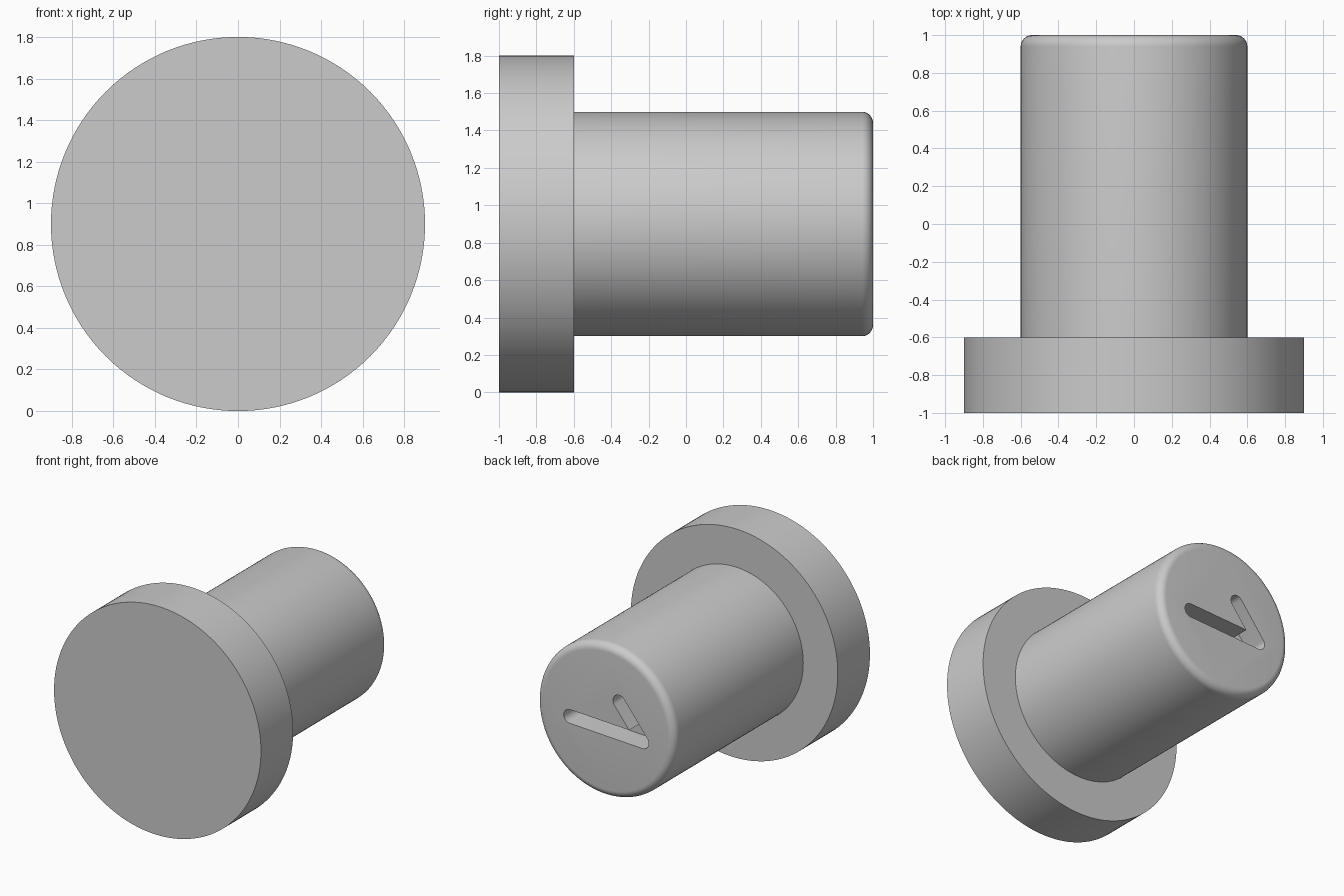
import bpy
import bmesh
from math import pi, sin, cos, atan2, radians
from mathutils import Vector

AXIS_Z = 0.9
SEGMENTS = 128

default = bpy.data.objects.get("Cube")
if default:
    bpy.data.objects.remove(default, do_unlink=True)

grey = bpy.data.materials.new("light_grey")
grey.use_nodes = True
grey.diffuse_color = (0.6, 0.6, 0.6, 1)
grey.node_tree.nodes["Principled BSDF"].inputs["Base Color"].default_value = (0.6, 0.6, 0.6, 1)


def make_object(name, bm):
    bmesh.ops.recalc_face_normals(bm, faces=bm.faces)
    mesh = bpy.data.meshes.new(name)
    bm.to_mesh(mesh)
    bm.free()
    mesh.materials.append(grey)
    obj = bpy.data.objects.new(name, mesh)
    bpy.context.collection.objects.link(obj)
    return obj


def turned(name, profile):
    """Closed solid turned about the y axis from (radius, y) points."""
    bm = bmesh.new()
    rings = []
    for r, y in profile:
        angles = [2 * pi * i / SEGMENTS for i in range(SEGMENTS)]
        rings.append([bm.verts.new((r * cos(a), y, AXIS_Z + r * sin(a))) for a in angles])
    for a, b in zip(rings, rings[1:]):
        for i in range(SEGMENTS):
            j = (i + 1) % SEGMENTS
            bm.faces.new((a[i], a[j], b[j], b[i]))
    bm.faces.new(rings[0])
    bm.faces.new(rings[-1])
    return make_object(name, bm)


def slot_cutter(name, start, end, radius, y0, y1):
    """Round-ended bar between two (x, z) points, running from y0 to y1."""
    p, q = Vector(start), Vector(end)
    heading = atan2(q.y - p.y, q.x - p.x)
    steps = 16
    outline = []
    for centre, first in ((q, heading - pi / 2), (p, heading + pi / 2)):
        for i in range(steps + 1):
            a = first + pi * i / steps
            outline.append((centre.x + radius * cos(a), centre.y + radius * sin(a)))
    bm = bmesh.new()
    face = bm.faces.new([bm.verts.new((x, y0, AXIS_Z + z)) for x, z in outline])
    extruded = bmesh.ops.extrude_face_region(bm, geom=[face])["geom"]
    moved = [v for v in extruded if isinstance(v, bmesh.types.BMVert)]
    bmesh.ops.translate(bm, verts=moved, vec=(0, y1 - y0, 0))
    return make_object(name, bm)


def smooth(obj):
    bpy.ops.object.select_all(action="DESELECT")
    obj.select_set(True)
    bpy.context.view_layer.objects.active = obj
    bpy.ops.object.shade_smooth_by_angle(angle=radians(30))


# Wide flange at the front
flange = turned("flange", [(0.9, -1), (0.9, -0.6)])

# Shaft with a rounded rim at the back end
fillet = 0.06
rim = [(0.6 - fillet + fillet * cos(t * pi / 16), 1 - fillet + fillet * sin(t * pi / 16))
       for t in range(9)]
shaft = turned("shaft", [(0.6, -0.62)] + rim)

# Two slots meeting in a sharp V, cut into the back end
corner = (-0.322, -0.08)
for name, tip in (("long_slot_cutter", (0.31, -0.05)), ("short_slot_cutter", (-0.118, 0.177))):
    cutter = slot_cutter(name, corner, tip, 0.054, 0.82, 1.1)
    cut = shaft.modifiers.new(name, "BOOLEAN")
    cut.operation = "DIFFERENCE"
    cut.solver = "EXACT"
    cut.object = cutter
    bpy.ops.object.select_all(action="DESELECT")
    bpy.context.view_layer.objects.active = shaft
    shaft.select_set(True)
    bpy.ops.object.modifier_apply(modifier=cut.name)
    bpy.data.objects.remove(cutter, do_unlink=True)

for part in (flange, shaft):
    smooth(part)
